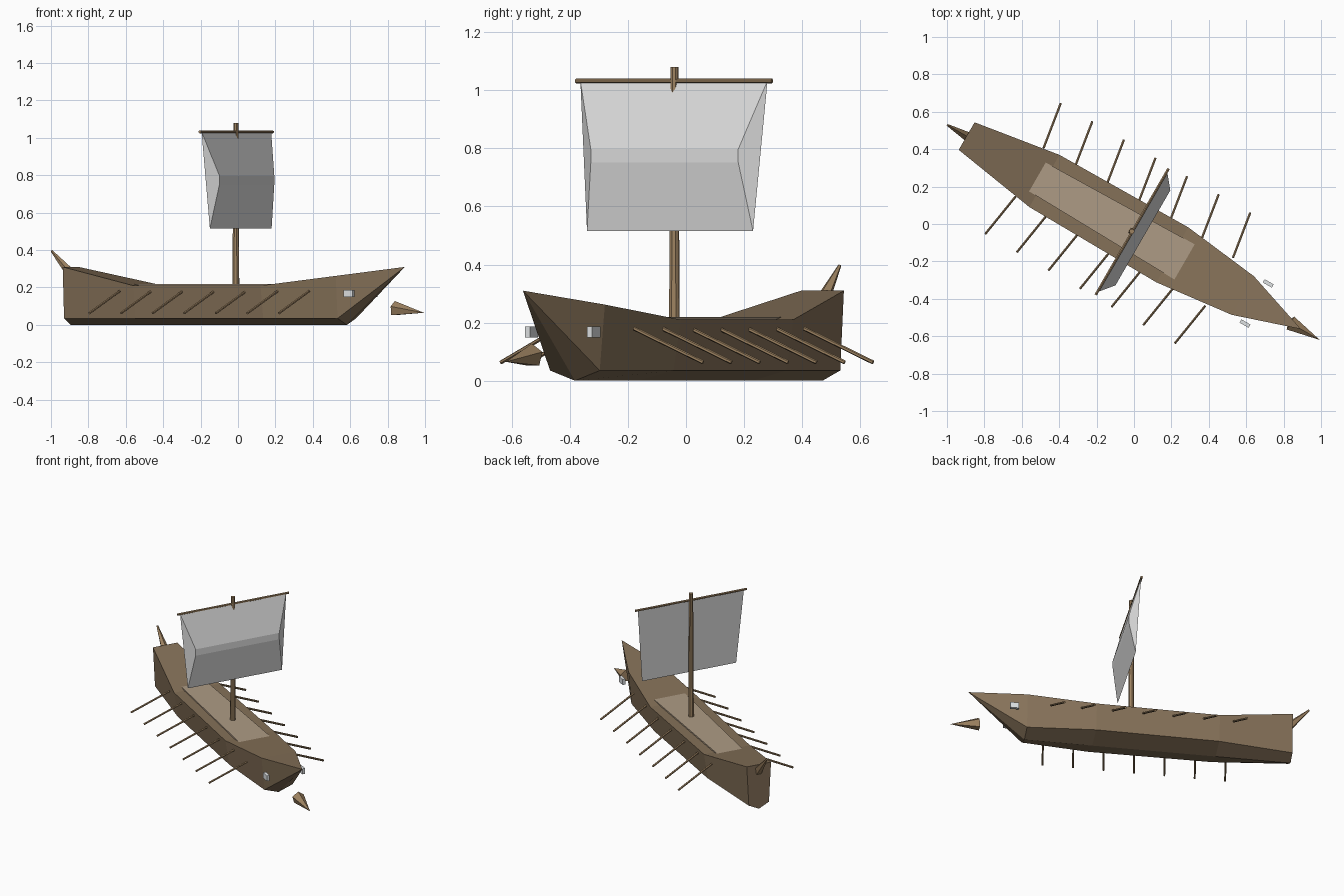
import bpy, bmesh, math
from mathutils import Matrix, Vector

if "Cube" in bpy.data.objects:
    bpy.data.objects.remove(bpy.data.objects["Cube"])

# Ship frame: local x runs to the bow, local y to port; turned 30 degrees
FRAME = Matrix.Translation((-0.02, -0.035, 0)) @ Matrix.Rotation(math.radians(-30), 4, 'Z')


def material(name, rgb):
    m = bpy.data.materials.new(name)
    m.diffuse_color = (*rgb, 1)
    m.use_nodes = True
    m.node_tree.nodes["Principled BSDF"].inputs["Base Color"].default_value = m.diffuse_color
    return m


HULL = material("hull_brown", (0.235, 0.165, 0.098))
DECK = material("deck_tan", (0.42, 0.33, 0.235))
WOOD = material("spar_wood", (0.34, 0.225, 0.12))
CLOTH = material("sail_cloth", (0.72, 0.72, 0.72))
PALE = material("eye_pale", (0.74, 0.76, 0.77))


def finish(name, bm, mat):
    bmesh.ops.recalc_face_normals(bm, faces=bm.faces)
    me = bpy.data.meshes.new(name)
    bm.to_mesh(me)
    bm.free()
    me.materials.append(mat)
    ob = bpy.data.objects.new(name, me)
    ob.matrix_world = FRAME
    bpy.context.collection.objects.link(ob)
    return ob


def rod(name, a, b, r1, r2, sides, mat):
    """Tapered flat-sided rod between two points."""
    a, b = Vector(a), Vector(b)
    d = b - a
    bm = bmesh.new()
    bmesh.ops.create_cone(bm, cap_ends=True, segments=sides, radius1=r1, radius2=r2, depth=d.length)
    bm.transform(Matrix.Translation((a + b) / 2) @ d.to_track_quat('Z', 'Y').to_matrix().to_4x4())
    return finish(name, bm, mat)


def loft(name, rings, mat, tip=None):
    """Closed skin through rings of points, optionally ending in a point."""
    bm = bmesh.new()
    rings = [[bm.verts.new(p) for p in r] for r in rings]
    n = len(rings[0])
    for r, s in zip(rings, rings[1:]):
        for i in range(n):
            j = (i + 1) % n
            bm.faces.new((r[i], r[j], s[j], s[i]))
    bm.faces.new(rings[0])
    if tip:
        t = bm.verts.new(tip)
        for i in range(n):
            bm.faces.new((rings[-1][i], rings[-1][(i + 1) % n], t))
    else:
        bm.faces.new(rings[-1])
    return finish(name, bm, mat)


# Hull: gunwale, chine and keel at each station (position, half width, gunwale height)
stations = [(-1.01, 0.085, 0.31), (-0.53, 0.161, 0.21), (0.26, 0.17, 0.21), (0.695, 0.119, 0.262)]
rings = []
for u, w, h in stations:
    c = w * 0.83
    rings.append([(u, w, h), (u, c, 0.035), (u, 0, 0), (u, -c, 0.035), (u, -w, h)])
loft("hull", rings, HULL, tip=(1.053, 0, 0.31))

# Deck planking, standing just proud of the hull top
loft("deck", [[(u, w, 0.219), (u, w, 0.18), (u, -w, 0.18), (u, -w, 0.219)]
              for u, w in ((-0.62, 0.088), (0.40, 0.11))], DECK)

# Bow ram and raked stern post
rod("ram", (0.987, 0, 0.086), (1.17, 0, 0.065), 0.042, 0.0, 5, WOOD)
rod("stern_post", (-0.96, 0, 0.225), (-1.128, 0, 0.396), 0.035, 0.006, 5, WOOD)

# Mast and yard
rod("mast", (0.01, 0, 0.19), (0.01, 0, 1.08), 0.019, 0.014, 8, WOOD)
rod("yard", (0.012, -0.39, 1.032), (0.012, 0.39, 1.032), 0.008, 0.008, 6, WOOD)

# Sail: flat back, belly pushed towards the bow
bm = bmesh.new()
rows = [(0.013, 0.372, 1.033), (0.078, 0.293, 0.797), (0.078, 0.293, 0.752), (0.04, 0.33, 0.515)]
left = [bm.verts.new((u, -w, z)) for u, w, z in rows]
right = [bm.verts.new((u, w, z)) for u, w, z in rows]
for i in range(3):
    bm.faces.new((left[i], left[i + 1], right[i + 1], right[i]))
bm.faces.new((left[0], right[0], right[3], left[3]))
bm.faces.new(left)
bm.faces.new(right)
finish("sail", bm, CLOTH)

# Seven oars and one eye block on each side
for side, label in ((1, "port"), (-1, "starboard")):
    for i in range(7):
        u = -0.662 + 0.195 * i
        rod(f"oar_{label}_{i + 1}", (u + 0.04, side * 0.15, 0.18), (u, side * 0.402, 0.063),
            0.007, 0.007, 6, WOOD)
    bm = bmesh.new()
    bmesh.ops.create_cube(bm, size=1)
    bm.transform(Matrix.Translation((0.78, side * 0.124, 0.168)) @ Matrix.Diagonal((0.056, 0.02, 0.038, 1)))
    finish(f"eye_{label}", bm, PALE)
